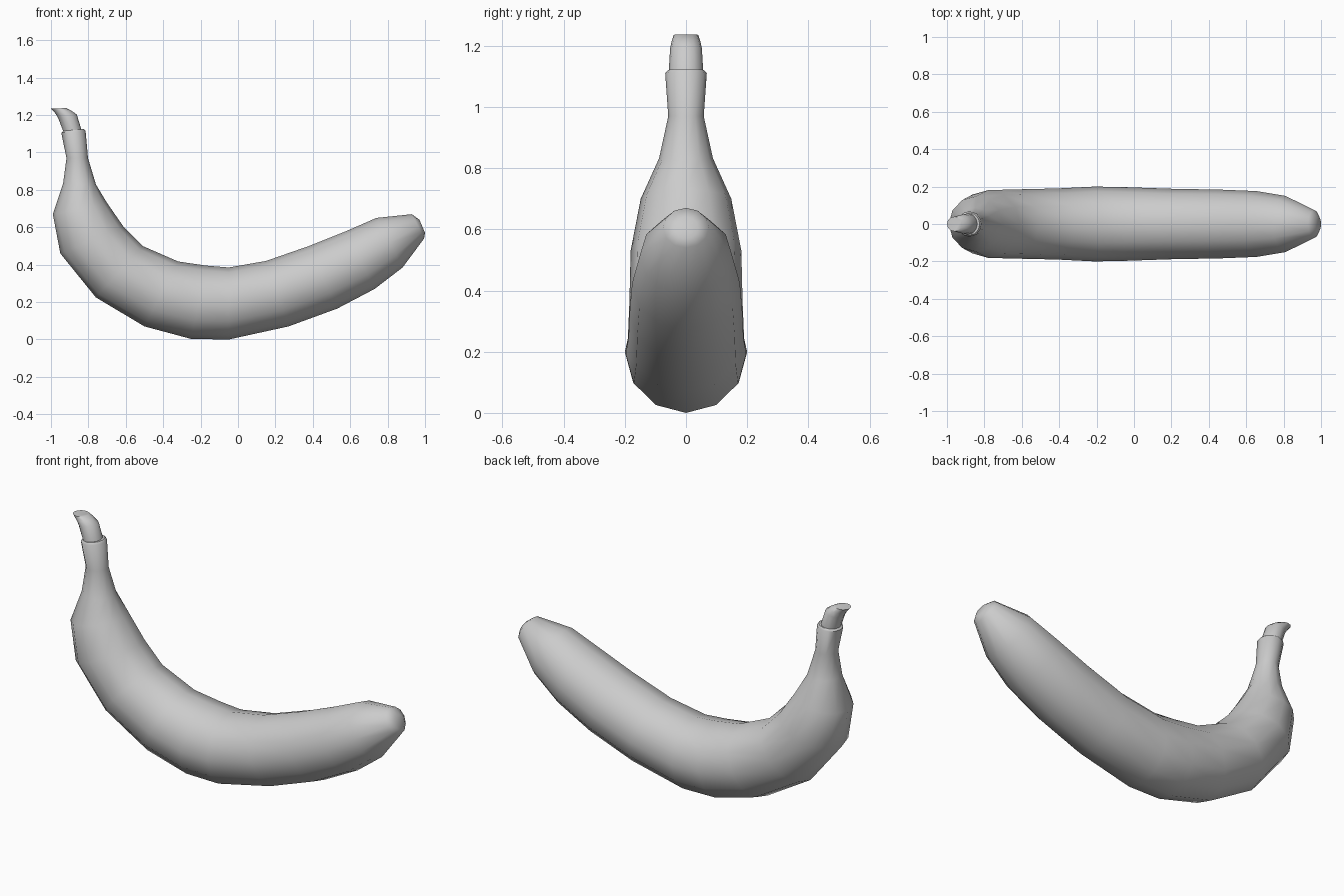
import bpy, bmesh, math
from mathutils import Vector

SIDES = 12


def loft(name, rings):
    """Ring = (outer x, outer z, inner x, inner z, half width); ends are capped."""
    bm = bmesh.new()
    loops = []
    for ox, oz, ix, iz, w in rings:
        outer, inner = Vector((ox, 0, oz)), Vector((ix, 0, iz))
        mid, half = (outer + inner) / 2, (outer - inner) / 2
        loop = []
        for i in range(SIDES):
            a = 2 * math.pi * i / SIDES
            loop.append(bm.verts.new(mid + half * math.cos(a) + Vector((0, w * math.sin(a), 0))))
        loops.append(loop)
    for a, b in zip(loops, loops[1:]):
        for i in range(SIDES):
            j = (i + 1) % SIDES
            bm.faces.new((a[i], a[j], b[j], b[i]))
    bm.faces.new(loops[0])
    bm.faces.new(loops[-1])
    bmesh.ops.recalc_face_normals(bm, faces=bm.faces)
    mesh = bpy.data.meshes.new(name)
    bm.to_mesh(mesh)
    bm.free()
    obj = bpy.data.objects.new(name, mesh)
    bpy.context.collection.objects.link(obj)
    bpy.ops.object.select_all(action='DESELECT')
    obj.select_set(True)
    bpy.context.view_layer.objects.active = obj
    bpy.ops.object.shade_smooth_by_angle(angle=math.radians(50))
    return obj


# Curved fruit body, from the neck collar to the blunt tip
loft("banana_body", [
    (-0.935, 1.115, -0.825, 1.125, 0.060),
    (-0.945, 1.105, -0.815, 1.115, 0.068),
    (-0.917, 0.970, -0.802, 0.970, 0.058),
    (-0.935, 0.835, -0.760, 0.830, 0.088),
    (-0.990, 0.670, -0.700, 0.730, 0.148),
    (-0.950, 0.460, -0.610, 0.600, 0.181),
    (-0.760, 0.225, -0.510, 0.500, 0.185),
    (-0.500, 0.070, -0.320, 0.417, 0.190),
    (-0.250, 0.003, -0.170, 0.395, 0.200),
    (-0.050, 0.000, -0.050, 0.385, 0.197),
    (0.270, 0.070, 0.150, 0.420, 0.188),
    (0.530, 0.165, 0.380, 0.500, 0.184),
    (0.730, 0.270, 0.580, 0.580, 0.176),
    (0.880, 0.385, 0.740, 0.650, 0.150),
    (0.995, 0.540, 0.930, 0.670, 0.075),
    (1.000, 0.570, 0.970, 0.640, 0.040),
])

# Bent stem stub rising out of the collar
loft("banana_stem", [
    (-0.930, 1.080, -0.825, 1.090, 0.056),
    (-0.937, 1.120, -0.838, 1.125, 0.056),
    (-0.960, 1.180, -0.862, 1.203, 0.052),
    (-0.975, 1.207, -0.890, 1.223, 0.047),
    (-1.000, 1.235, -0.917, 1.237, 0.040),
])
